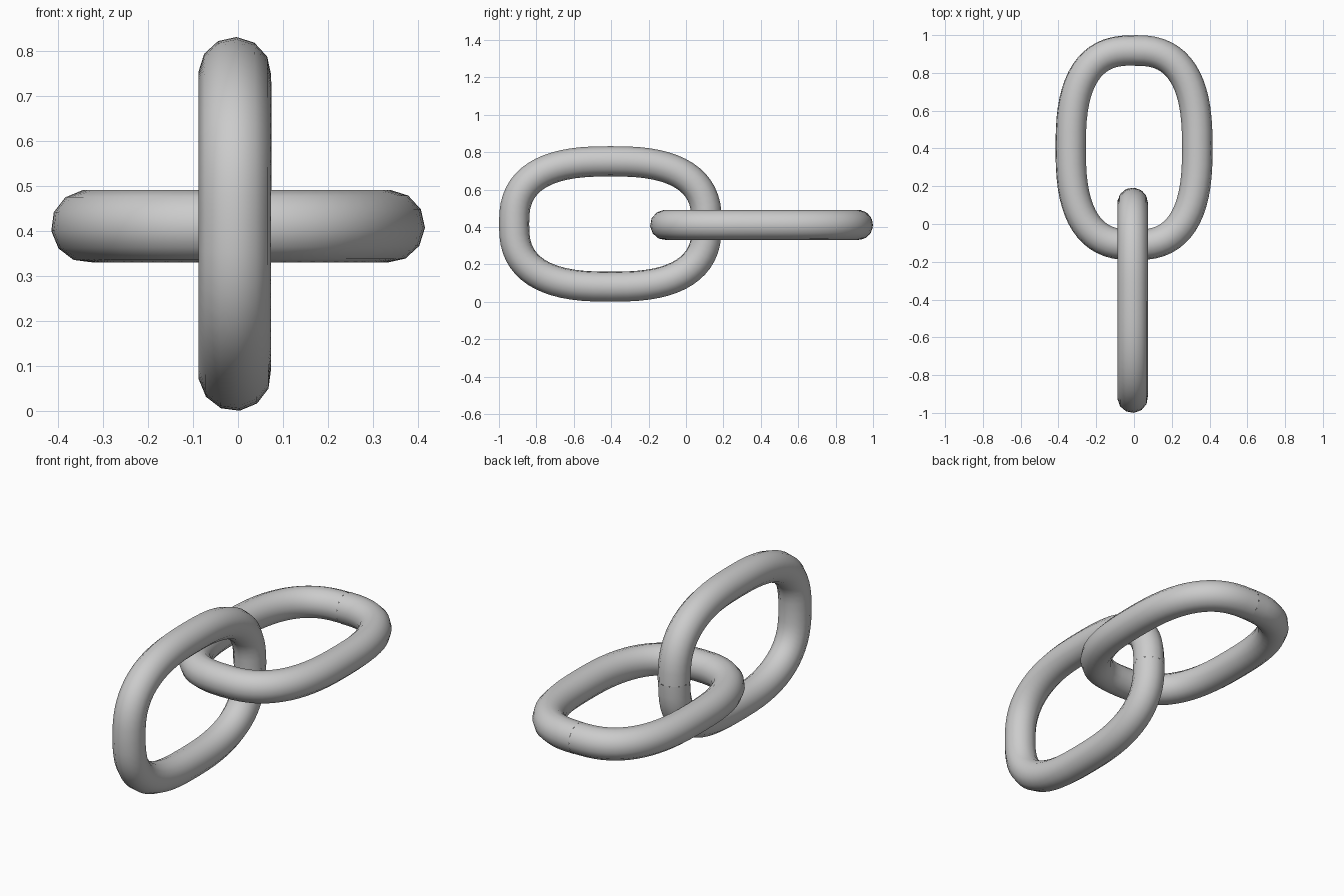
import bpy
import bmesh
from math import sin, cos, pi, copysign
from mathutils import Vector

cube = bpy.data.objects.get("Cube")
if cube:
    bpy.data.objects.remove(cube, do_unlink=True)

steel = bpy.data.materials.new("light grey steel")
steel.use_nodes = True
grey = (0.6, 0.6, 0.6, 1)
steel.diffuse_color = grey
steel.node_tree.nodes["Principled BSDF"].inputs["Base Color"].default_value = grey

HALF_LENGTH, HALF_WIDTH, TUBE = 0.515, 0.335, 0.081
SQUARENESS = 2.65
STEPS, SIDES = 64, 12
TWIST = pi / 18


def signed_power(value, power):
    return copysign(abs(value) ** power, value)


def make_link(name, centre, across, normal):
    """Rounded-rectangle loop of tube, left unwelded at the joint on its +y end."""
    centre, across, normal = Vector(centre), Vector(across), Vector(normal)
    along = Vector((0, 1, 0))

    def path(step):
        t = 2 * pi * (step % STEPS) / STEPS
        return (along * HALF_LENGTH * signed_power(cos(t), 2 / SQUARENESS)
                + across * HALF_WIDTH * signed_power(sin(t), 2 / SQUARENESS))

    bm = bmesh.new()
    rings = []
    for i in range(STEPS + 1):
        tangent = (path(i + 1) - path(i - 1)).normalized()
        outward = tangent.cross(normal)
        turn = TWIST * i / STEPS
        ring = []
        for j in range(SIDES):
            a = 2 * pi * j / SIDES + turn
            ring.append(bm.verts.new(centre + path(i)
                                     + TUBE * (cos(a) * outward + sin(a) * normal)))
        rings.append(ring)
    for r, s in zip(rings, rings[1:]):
        for j in range(SIDES):
            k = (j + 1) % SIDES
            bm.faces.new((r[j], r[k], s[k], s[j]))
    bmesh.ops.recalc_face_normals(bm, faces=bm.faces)

    # Keep the tube facing outwards
    bm.normal_update()
    if bm.calc_volume(signed=True) < 0:
        bmesh.ops.reverse_faces(bm, faces=bm.faces)
    for face in bm.faces:
        face.smooth = True

    mesh = bpy.data.meshes.new(name)
    bm.to_mesh(mesh)
    bm.free()
    mesh.materials.append(steel)
    link = bpy.data.objects.new(name, mesh)
    bpy.context.collection.objects.link(link)
    return link


# Upright link at the front, flat link threaded through it at the back
make_link("upright_link", (-0.007, -0.404, 0.416), (0, 0, 1), (1, 0, 0))
make_link("flat_link", (0, 0.404, 0.411), (1, 0, 0), (0, 0, 1))
